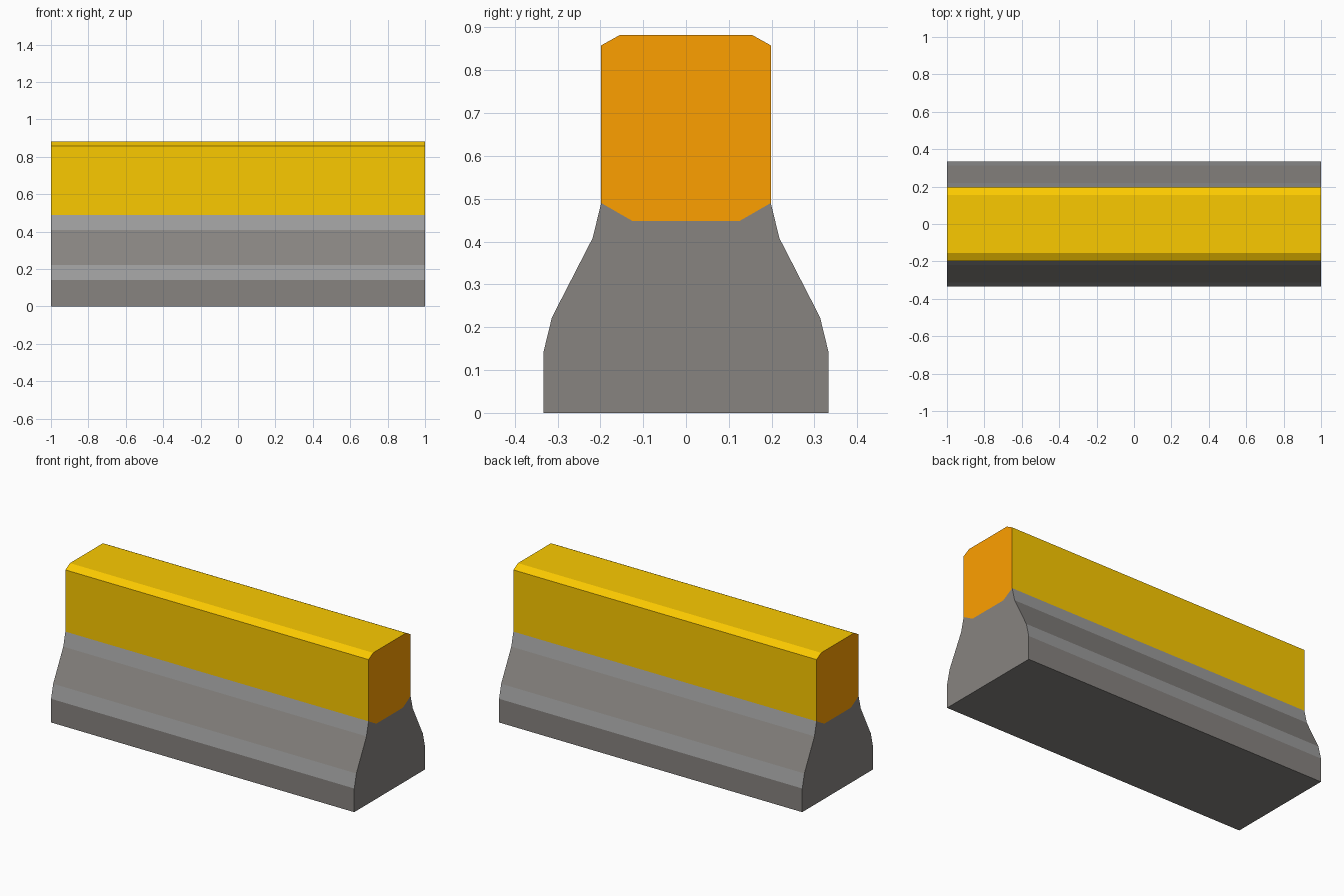
import bpy, bmesh

if "Cube" in bpy.data.objects:
    bpy.data.objects.remove(bpy.data.objects["Cube"])


def material(name, colour):
    mat = bpy.data.materials.new(name)
    mat.diffuse_color = (*colour, 1)
    mat.use_nodes = True
    mat.node_tree.nodes["Principled BSDF"].inputs["Base Color"].default_value = mat.diffuse_color
    return mat


def extrude_profile(name, half, seam, side_mat, cap_mat, band_mat=None, bands=()):
    """Mirror a half profile (y, z), sweep it along x and cap both ends.
    The edges touching the other part (in the seam) are left open.
    Profile edges whose half index is in bands get the band material."""
    outline = half + [(-y, z) for y, z in reversed(half)]
    bm = bmesh.new()
    left, right = ([bm.verts.new((x, y, z)) for y, z in outline] for x in (-1, 1))
    n = len(outline)
    for i in range(n):
        j = (i + 1) % n
        if {outline[i], outline[j]} <= seam:
            continue
        face = bm.faces.new((left[i], left[j], right[j], right[i]))
        if i in bands or n - 2 - i in bands:
            face.material_index = 2
    for ring in (left[::-1], right):
        bm.faces.new(ring).material_index = 1
    bm.normal_update()
    mesh = bpy.data.meshes.new(name)
    bm.to_mesh(mesh)
    bm.free()
    for m in (side_mat, cap_mat, band_mat):
        if m:
            mesh.materials.append(m)
    obj = bpy.data.objects.new(name, mesh)
    bpy.context.collection.objects.link(obj)
    return obj


yellow = material("yellow_paint", (0.97, 0.59, 0.0))
orange = material("orange_paint", (0.99, 0.35, 0.0))
concrete = material("concrete", (0.241, 0.228, 0.216))
pale = material("pale_concrete", (0.34, 0.34, 0.34))

# Shared dished joint between the base and the painted top
joint = [(0.198, 0.490), (0.125, 0.448)]
seam = set(joint) | {(-y, z) for y, z in joint}

# Flared concrete base with two paler steep bands per side
extrude_profile("concrete_base",
                [(0.333, 0.0), (0.333, 0.141), (0.313, 0.223), (0.218, 0.408)] + joint,
                seam, concrete, concrete, pale, bands=(1, 3))

# Painted upper wall with chamfered top and orange ends
extrude_profile("painted_top",
                joint[::-1] + [(0.198, 0.858), (0.155, 0.882)],
                seam, yellow, orange)
